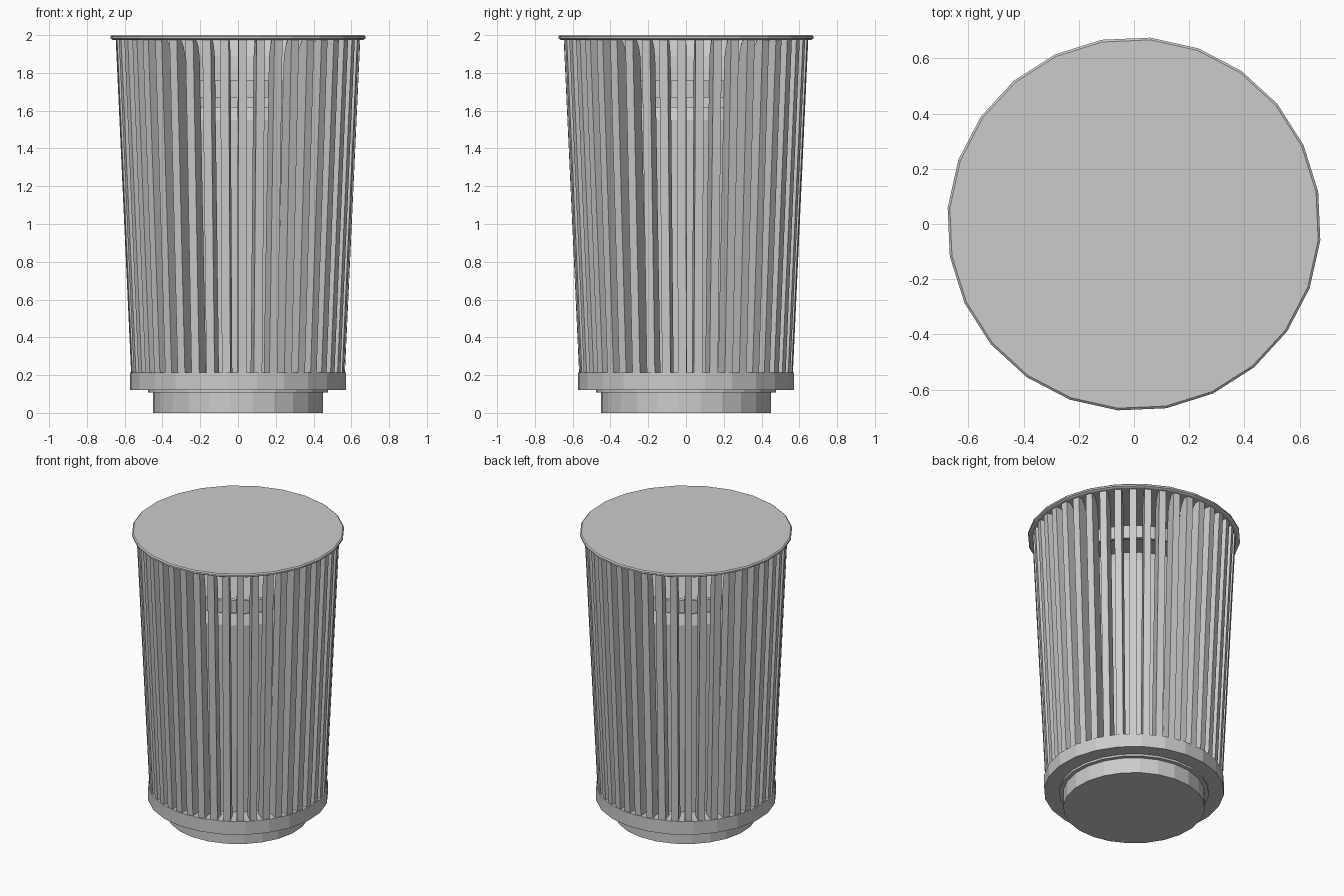
import bpy, bmesh, math

cube = bpy.data.objects.get("Cube")
if cube:
    bpy.data.objects.remove(cube, do_unlink=True)

SIDES = 24
SLATS = 42
SLAT_WIDTH = 0.045

grey = bpy.data.materials.new("painted_metal_grey")
grey.use_nodes = True
colour = (0.6, 0.6, 0.6, 1)
grey.diffuse_color = colour
grey.node_tree.nodes["Principled BSDF"].inputs["Base Color"].default_value = colour


def finish(name, bm):
    bmesh.ops.remove_doubles(bm, verts=bm.verts[:], dist=0.0001)
    bmesh.ops.recalc_face_normals(bm, faces=bm.faces[:])
    mesh = bpy.data.meshes.new(name)
    bm.to_mesh(mesh)
    bm.free()
    mesh.materials.append(grey)
    obj = bpy.data.objects.new(name, mesh)
    bpy.context.collection.objects.link(obj)
    return obj


def lathe(name, profile, closed=False):
    """Turn an (r, z) profile around the z axis."""
    bm = bmesh.new()
    start = math.radians(-5)
    verts = [bm.verts.new((r * math.cos(start), r * math.sin(start), z)) for r, z in profile]
    edges = [bm.edges.new(pair) for pair in zip(verts, verts[1:])]
    if closed:
        edges.append(bm.edges.new((verts[-1], verts[0])))
    bmesh.ops.spin(bm, geom=verts + edges, cent=(0, 0, 0), axis=(0, 0, 1),
                   angle=math.tau, steps=SIDES)
    return finish(name, bm)


# Foot, thin spacer plate and the wide base tray
lathe("foot", [(0, 0), (0.452, 0), (0.452, 0.11), (0, 0.11)])
lathe("spacer_plate", [(0, 0.108), (0.478, 0.108), (0.478, 0.125), (0, 0.125)])
lathe("base_tray", [(0, 0.122), (0.575, 0.122), (0.575, 0.215), (0, 0.215)])

# Inner container with a chamfered top
lathe("inner_container", [(0, 0.2), (0.43, 0.2), (0.48, 1.55), (0.455, 1.62), (0, 1.62)])

# Hoop that ties the slats together on the inside
lathe("inner_hoop", [(0.53, 1.67), (0.555, 1.67), (0.555, 1.76), (0.53, 1.76)], closed=True)

# Lid with a softened edge
lathe("lid", [(0, 1.975), (0.665, 1.975), (0.678, 1.982), (0.678, 1.993), (0.67, 2), (0, 2)])

# Upright slats leaning outward, inner top corner rounded off
slat_profile = [(0.565, 0.2), (0.647, 1.98), (0.622, 1.98), (0.6, 1.97),
                (0.578, 1.94), (0.562, 1.89), (0.556, 1.82), (0.475, 0.2)]
bm = bmesh.new()
for i in range(SLATS):
    a = math.radians(6.5) + math.tau * i / SLATS
    c, s = math.cos(a), math.sin(a)
    sides = [[bm.verts.new((r * c - t * s, r * s + t * c, z)) for r, z in slat_profile]
             for t in (-SLAT_WIDTH / 2, SLAT_WIDTH / 2)]
    for side in sides:
        bm.faces.new(side)
    n = len(slat_profile)
    for k in range(n):
        j = (k + 1) % n
        bm.faces.new((sides[0][k], sides[0][j], sides[1][j], sides[1][k]))
finish("slats", bm)
